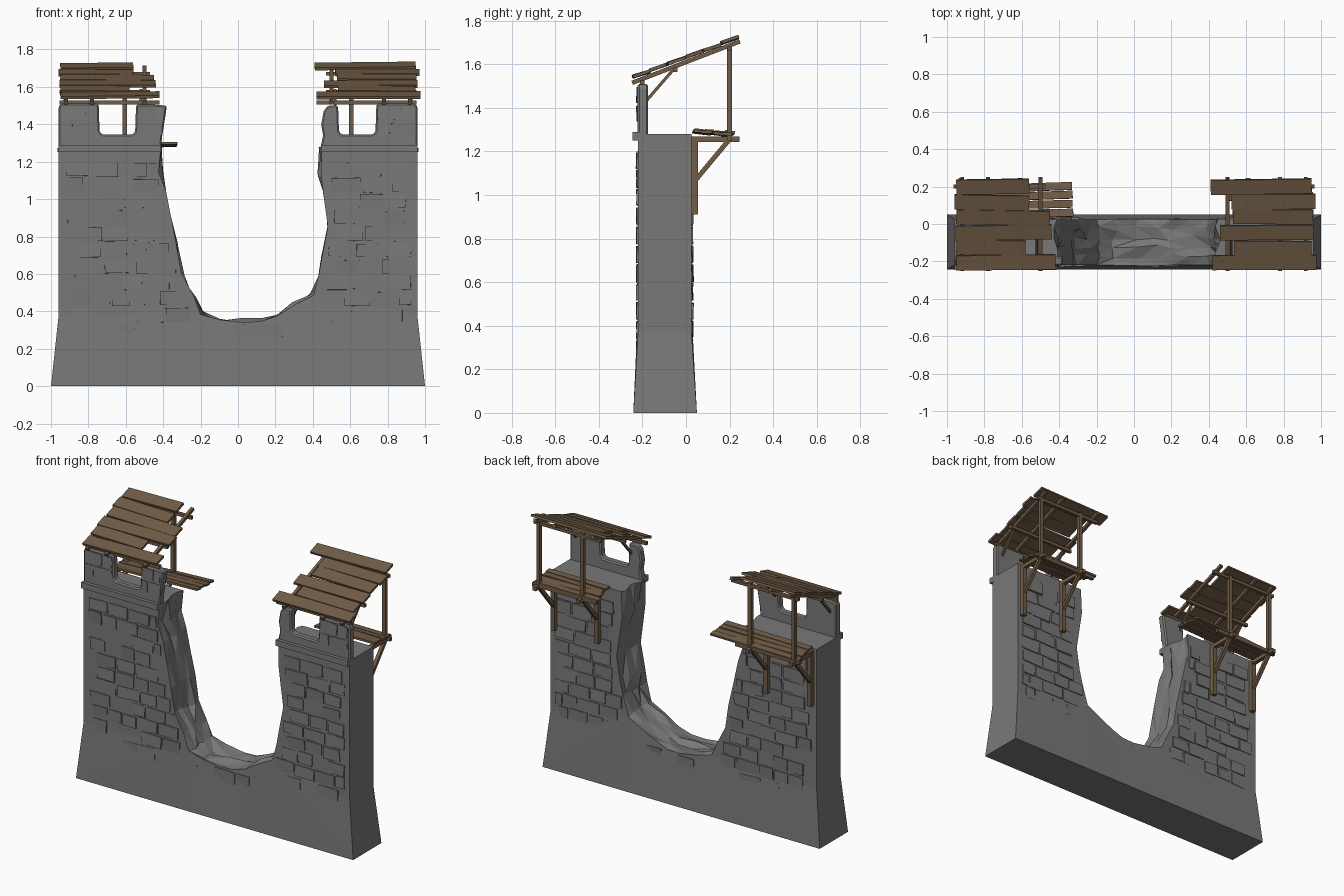
import bpy, bmesh, math, random
from mathutils import Matrix, Vector

if "Cube" in bpy.data.objects:
    bpy.data.objects.remove(bpy.data.objects["Cube"])

random.seed(7)
rnd = random.uniform


def material(name, col):
    m = bpy.data.materials.new(name)
    m.diffuse_color = (*col, 1)
    m.use_nodes = True
    m.node_tree.nodes["Principled BSDF"].inputs["Base Color"].default_value = m.diffuse_color
    return m


STONE = material("grey stone", (0.19, 0.19, 0.19))
WOOD = material("brown wood", (0.165, 0.108, 0.062))


def finish(bm, name, mat):
    bmesh.ops.recalc_face_normals(bm, faces=bm.faces[:])
    me = bpy.data.meshes.new(name)
    bm.to_mesh(me)
    bm.free()
    me.materials.append(mat)
    ob = bpy.data.objects.new(name, me)
    bpy.context.collection.objects.link(ob)
    return ob


def box(bm, c, s, rx=0, ry=0, rz=0):
    rot = (Matrix.Rotation(rz, 4, 'Z') @ Matrix.Rotation(ry, 4, 'Y') @ Matrix.Rotation(rx, 4, 'X'))
    bmesh.ops.create_cube(bm, size=1, matrix=Matrix.Translation(c) @ rot @ Matrix.Diagonal((*s, 1)))


def beam(bm, a, b, w):
    a, b = Vector(a), Vector(b)
    d = b - a
    m = Matrix.Translation((a + b) / 2) @ d.to_track_quat('Z', 'Y').to_matrix().to_4x4()
    bmesh.ops.create_cube(bm, size=1, matrix=m @ Matrix.Diagonal((w, w, d.length, 1)))


# ---- broken wall: outline of the breach paired with the outer outline
LEFT = [(-.41, 1.28), (-.42, 1.15), (-.39, 1.05), (-.36, .9), (-.33, .75), (-.3, .6), (-.24, .48), (-.2, .39)]
FLOOR = [(-.1, .36), (.02, .345), (.12, .345), (.2, .37), (.3, .43)]
RIGHT = [(.4, .48), (.43, .6), (.455, .7), (.48, .85), (.46, 1.0), (.44, 1.12), (.445, 1.28)]


def y_at(z, t):
    k = max(0, 1 - z / .37)
    f, b = -.22 - .022 * k, .025 + .025 * k
    return f + (b - f) * t


pairs = [(g, (-.96, g[1])) for g in LEFT[:-1]]
pairs += [(LEFT[-1], (-.96, .37)), (LEFT[-1], (-1, 0)), (LEFT[-1], (-.2, 0))]
pairs += [(g, (g[0], 0)) for g in FLOOR]
pairs += [(RIGHT[0], (.4, 0)), (RIGHT[0], (1, 0)), (RIGHT[0], (.96, .37))]
pairs += [(g, (.96, g[1])) for g in RIGHT[1:]]

NY = 6
rows = {}
for g in LEFT + FLOOR + RIGHT:
    row = []
    for j in range(NY):
        e = .006 if j in (0, NY - 1) else .02
        dz = 0 if g[1] > 1.27 else rnd(-e, e)
        dy = 0 if j in (0, NY - 1) else rnd(-.015, .015)
        row.append((g[0] + rnd(-e, e), y_at(g[1], j / (NY - 1)) + dy, g[1] + dz))
    rows[g] = row


def outer(o):
    return [(o[0], y_at(o[1], t), o[1]) for t in (0, 1)]


bm = bmesh.new()


def face(*pts):
    bm.faces.new([bm.verts.new(p) for p in pts])


for (g0, o0), (g1, o1) in zip(pairs, pairs[1:]):
    a, b, c, d = rows[g0], rows[g1], outer(o0), outer(o1)
    face(a[0], c[0], d[0], b[0])
    face(a[-1], b[-1], d[1], c[1])
    face(c[0], c[1], d[1], d[0])
    if g0 != g1:
        for j in range(NY - 1):
            face(a[j], b[j], b[j + 1], a[j + 1])
for g, o in (pairs[0], pairs[-1]):          # walkway tops
    face(*rows[g], *reversed(outer(o)))
bmesh.ops.remove_doubles(bm, verts=bm.verts[:], dist=1e-5)
bmesh.ops.dissolve_degenerate(bm, edges=bm.edges[:], dist=1e-5)
bmesh.ops.triangulate(bm, faces=[f for f in bm.faces if len(f.verts) == 4 and abs(f.normal.y) < .9])
finish(bm, "broken_wall", STONE)


# ---- raised stone blocks on front and back
def breach(z, pts):
    pts = sorted(pts, key=lambda p: p[1])
    for (x0, z0), (x1, z1) in zip(pts, pts[1:]):
        if z0 <= z <= z1:
            return x0 + (x1 - x0) * (z - z0) / (z1 - z0)
    return 0


bm = bmesh.new()
for y in (-.217, .022):
    for r in range(11):
        z = .295 + r * .0865
        spans = [(-.72, .62)] if r == 0 else [
            (-.93, min(breach(z - .03, LEFT), breach(z + .03, LEFT)) - .012),
            (max(breach(z - .03, RIGHT), breach(z + .03, RIGHT)) + .012, .93)]
        if r == 1:
            spans = [(-.9, -.24), (.42, .9)]
        for x0, x1 in spans:
            x = x0 + rnd(0, .07)
            while x < x1 - .04:
                w = min(rnd(.1, .17), x1 - x)
                if random.random() > (.45 if r == 0 else .1):
                    box(bm, (x + w / 2, y + rnd(-.002, .002), z + rnd(-.004, .004)),
                        (w - .012, .018, rnd(.068, .078)), rnd(-.06, .06), rnd(-.03, .03), rnd(-.04, .04))
                x += w
finish(bm, "wall_blocks", STONE)

# ---- parapets with one crenel each
PARA_L = [(-.96, 1.27), (-.96, 1.495), (-.945, 1.51), (-.745, 1.51), (-.74, 1.36), (-.725, 1.345), (-.565, 1.345),
          (-.55, 1.36), (-.545, 1.505), (-.45, 1.505), (-.38, 1.5), (-.392, 1.42), (-.405, 1.34), (-.412, 1.27)]
PARA_R = [(.96, 1.27), (.96, 1.495), (.945, 1.51), (.74, 1.51), (.735, 1.36), (.72, 1.345), (.555, 1.345),
          (.54, 1.36), (.535, 1.5), (.48, 1.5), (.458, 1.47), (.445, 1.4), (.455, 1.34), (.44, 1.27)]
for side, prof in (("left", PARA_L), ("right", PARA_R)):
    bm = bmesh.new()
    f = bm.faces.new([bm.verts.new((x, -.222, z)) for x, z in prof])
    ext = bmesh.ops.extrude_face_region(bm, geom=[f])
    bmesh.ops.translate(bm, vec=(0, .048, 0), verts=[v for v in ext["geom"] if isinstance(v, bmesh.types.BMVert)])
    ob = finish(bm, side + "_parapet", STONE)
    bev = ob.modifiers.new("worn_edges", 'BEVEL')
    bev.width, bev.segments = .008, 1

# ledge strips and merlon blocks
bm = bmesh.new()
box(bm, (-.686, -.225, 1.27), (.55, .04, .038))
box(bm, (.702, -.225, 1.27), (.518, .04, .038))
for x0, x1 in ((-.95, -.75), (-.54, -.4), (.745, .95)):
    for r in range(2):
        z = 1.375 + r * .085
        mid = x0 + (x1 - x0) * (.35 + .3 * r)
        for a, b in ((x0, mid), (mid, x1)):
            box(bm, ((a + b) / 2, -.219, z), (b - a - .012, .014, .07), rnd(-.04, .04), rnd(-.04, .04), rnd(-.04, .04))
finish(bm, "ledge_and_merlon_blocks", STONE)


# ---- timber roofs and fighting platforms
def roof_z(y):
    return 1.63 + .385 * y


SLOPE = math.atan(.385)
# roof plank rows: y centre, inner end, outer end
ROOF = {
    -1: [(-.205, .42, .95), (-.125, .58, .95), (-.045, .44, .955), (.035, .45, .95), (.115, .56, .96), (.2, .56, .95)],
    1: [(-.205, .42, .975), (-.13, .535, .95), (-.045, .46, .96), (.04, .53, .955), (.12, .52, .97), (.2, .41, .95)],
}
for s, side in ((-1, "left"), (1, "right")):
    bm = bmesh.new()
    for y, x0, x1 in ROOF[s]:
        box(bm, (s * (x0 + x1) / 2, y, roof_z(y) + rnd(0, .006)), (x1 - x0, .082, .015),
            SLOPE - .06 + rnd(-.04, .04), rnd(-.012, .012), rnd(-.02, .02))
    finish(bm, side + "_roof_planks", WOOD)

    bm = bmesh.new()
    for x in (.5, .78, .918):               # rafters
        beam(bm, (s * x, -.247, roof_z(-.247) - .02), (s * x, .247, roof_z(.247) - .02), .02)
    for y, x0 in ((-.2, .42), (-.05, .47), (.2, .47)):   # purlins
        beam(bm, (s * x0, y, roof_z(y) - .036), (s * .955, y, roof_z(y) - .036), .02)
    for x in (.52, .918):                   # small braces behind the parapet
        beam(bm, (s * x, -.18, 1.435), (s * x, -.05, 1.585), .014)
    for x in (.605, .92):                   # rear posts
        beam(bm, (s * x, .2, 1.25), (s * x, .2, 1.69), .024)
    finish(bm, side + "_roof_frame", WOOD)

    bm = bmesh.new()
    for x in (.61, .925):                   # brackets under the platform
        beam(bm, (s * x, .04, .91), (s * x, .04, 1.26), .03)
        beam(bm, (s * x, .045, 1.07), (s * x, .195, 1.25), .022)
        beam(bm, (s * x, .02, 1.256), (s * x, .245, 1.256), .026)
    beam(bm, (s * .5, .2, 1.262), (s * .965, .2, 1.262), .022)
    finish(bm, side + "_platform_brackets", WOOD)

    bm = bmesh.new()
    for k in range(4):
        y = .055 + k * .046
        x0 = (.315 + rnd(0, .02)) if s < 0 else .49 + rnd(-.02, .05)
        x1 = .95 + rnd(-.02, .015)
        box(bm, (s * (x0 + x1) / 2, y, 1.292 - k * .004), (x1 - x0, .042, .013),
            rnd(-.2, .02), rnd(-.012, .012) - (.02 if s < 0 else 0), rnd(-.015, .015) + (.02 if s < 0 else 0))
    finish(bm, side + "_platform_planks", WOOD)
